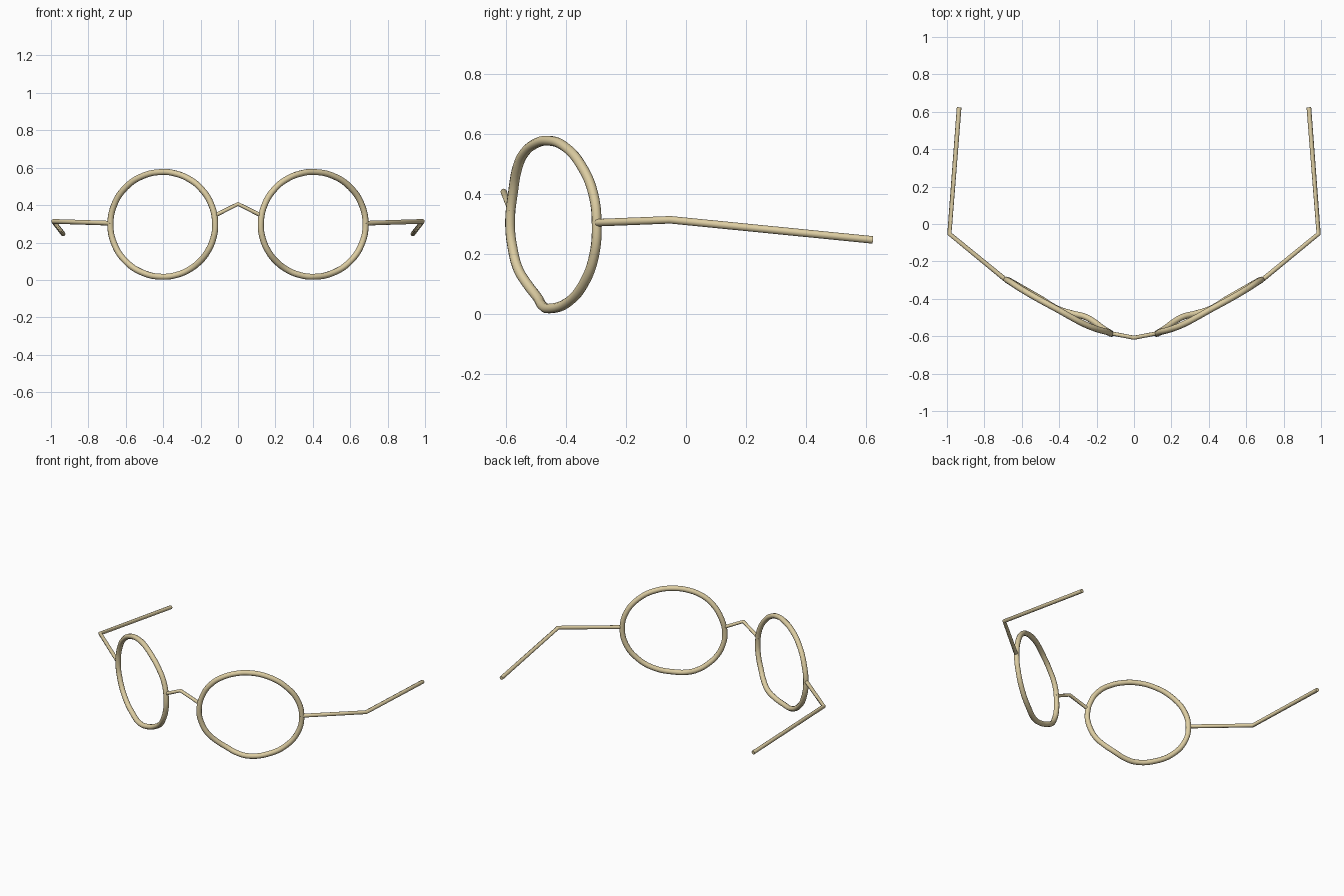
import bpy
from math import cos, sin, radians

if "Cube" in bpy.data.objects:
    bpy.data.objects.remove(bpy.data.objects["Cube"])

gold = bpy.data.materials.new("pale_gold")
gold.diffuse_color = (0.72, 0.61, 0.36, 1)
gold.use_nodes = True
gold.node_tree.nodes["Principled BSDF"].inputs["Base Color"].default_value = gold.diffuse_color


def wire(name, points, radius, sides=3, closed=False, mirror=True):
    """Round wire swept through points, turned into a mesh and mirrored across x."""
    cu = bpy.data.curves.new(name + "_path", 'CURVE')
    cu.dimensions = '3D'
    cu.bevel_depth = radius
    cu.bevel_resolution = sides
    cu.use_fill_caps = not closed
    cu.resolution_u = 6
    if closed:
        sp = cu.splines.new('BEZIER')
        sp.bezier_points.add(len(points) - 1)
        for bp, p in zip(sp.bezier_points, points):
            bp.co = p
            bp.handle_left_type = bp.handle_right_type = 'AUTO'
        sp.use_cyclic_u = True
    else:
        sp = cu.splines.new('POLY')
        sp.points.add(len(points) - 1)
        for sp_pt, p in zip(sp.points, points):
            sp_pt.co = (*p, 1)
    tmp = bpy.data.objects.new(name + "_path", cu)
    bpy.context.collection.objects.link(tmp)
    deps = bpy.context.evaluated_depsgraph_get()
    me = bpy.data.meshes.new_from_object(tmp.evaluated_get(deps))
    bpy.data.objects.remove(tmp)
    me.materials.clear()
    me.materials.append(gold)
    ob = bpy.data.objects.new(name, me)
    bpy.context.collection.objects.link(ob)
    bpy.ops.object.select_all(action='DESELECT')
    ob.select_set(True)
    bpy.context.view_layer.objects.active = ob
    bpy.ops.object.shade_smooth_by_angle(angle=radians(50))
    if mirror:
        ob.modifiers.new("mirror", 'MIRROR').use_mirror_merge = False
    return ob


# Rims: circles seen from the front, bent in depth (angle from outer side, y)
bend = [(0, -0.298), (22, -0.31), (45, -0.35), (68, -0.404), (90, -0.461),
        (105, -0.502), (120, -0.537), (135, -0.560), (157, -0.577),
        (180, -0.587), (197, -0.578), (212, -0.560), (225, -0.530),
        (240, -0.496), (255, -0.479), (270, -0.457), (292, -0.395),
        (315, -0.342), (338, -0.307)]
R, CX, CZ = 0.280, 0.402, 0.297
rim = [(CX + R * cos(radians(a)), y, CZ + R * sin(radians(a))) for a, y in bend]
wire("rims", rim, 0.0165, 3, closed=True)

# Bridge: a single bent wire
wire("bridge", [(-0.137, -0.582, 0.338), (0, -0.608, 0.406),
                (0.137, -0.582, 0.338)], 0.011, 2, mirror=False)

# Temples: end piece running back to the hinge, then the arm
wire("temples", [(0.678, -0.305, 0.303), (0.987, -0.052, 0.313),
                 (0.935, 0.623, 0.246)], 0.0125, 2)
